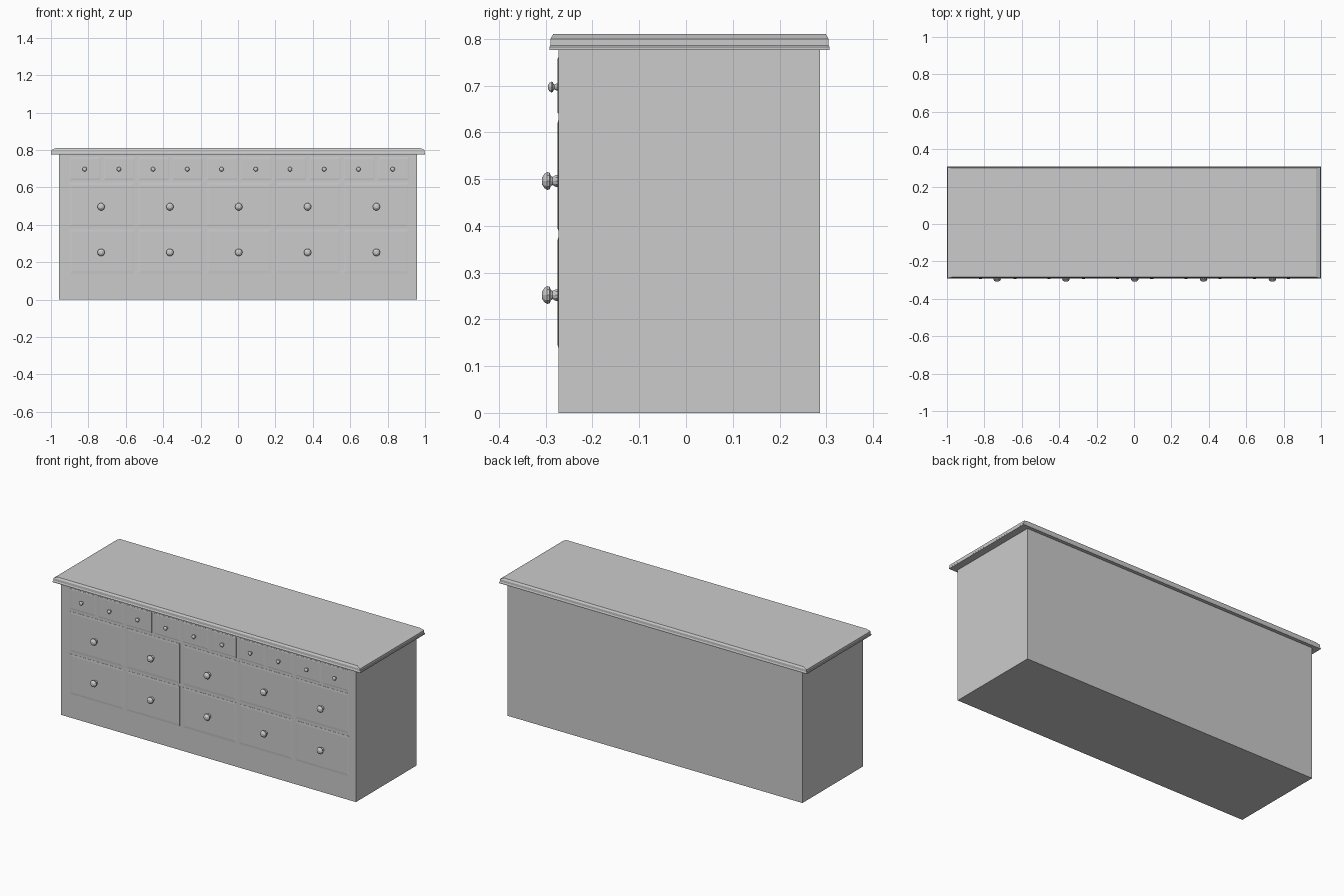
import bpy, bmesh, math

if "Cube" in bpy.data.objects:
    bpy.data.objects.remove(bpy.data.objects["Cube"])


def make_object(name, bm):
    bmesh.ops.recalc_face_normals(bm, faces=bm.faces)
    mesh = bpy.data.meshes.new(name)
    bm.to_mesh(mesh)
    bm.free()
    obj = bpy.data.objects.new(name, mesh)
    bpy.context.collection.objects.link(obj)
    return obj


def loft(name, rings):
    """Skin a list of point rings and cap both ends."""
    bm = bmesh.new()
    loops = [[bm.verts.new(p) for p in ring] for ring in rings]
    n = len(loops[0])
    for a, b in zip(loops, loops[1:]):
        for i in range(n):
            j = (i + 1) % n
            bm.faces.new((a[i], a[j], b[j], b[i]))
    bm.faces.new(loops[0])
    bm.faces.new(loops[-1])
    return make_object(name, bm)


def rect_xy(x, y0, y1, z):
    return [(-x, y0, z), (x, y0, z), (x, y1, z), (-x, y1, z)]


def rect_xz(x0, x1, z0, z1, y):
    return [(x0, y, z0), (x1, y, z0), (x1, y, z1), (x0, y, z1)]


FRONT, BACK = -0.273, 0.287
PANEL = FRONT - 0.002


def drawer(name, x0, x1, z0, z1, inset):
    # thin raised drawer front with a narrow eased border
    loft(name, [rect_xz(x0, x1, z0, z1, FRONT + 0.002),
                rect_xz(x0, x1, z0, z1, PANEL + 0.001),
                rect_xz(x0 + inset, x1 - inset, z0 + inset, z1 - inset, PANEL)])


# (radius, distance out from the drawer front)
KNOB = [(0.013, -0.001), (0.013, 0.004), (0.009, 0.010), (0.012, 0.014),
        (0.019, 0.017), (0.020, 0.022), (0.016, 0.028), (0.008, 0.033)]


def knob(name, x, z, scale=1.0, sides=10):
    rings = []
    for r, d in KNOB:
        rings.append([(x + r * scale * math.cos(2 * math.pi * i / sides),
                       PANEL - d * scale,
                       z + r * scale * math.sin(2 * math.pi * i / sides))
                      for i in range(sides)])
    loft(name, rings)


# Cabinet body
loft("cabinet_body", [rect_xy(0.958, FRONT, BACK, 0), rect_xy(0.958, FRONT, BACK, 0.777)])

# Overhanging top with stepped lip and chamfered upper edge
loft("cabinet_top", [rect_xy(1.0, -0.292, 0.307, 0.776),
                     rect_xy(1.0, -0.292, 0.307, 0.783),
                     rect_xy(0.997, -0.290, 0.305, 0.786),
                     rect_xy(0.997, -0.290, 0.305, 0.800),
                     rect_xy(0.974, -0.284, 0.299, 0.810)])

# Two rows of five large drawers
PITCH, LEFT = 0.3665, -0.900
for row, (z0, z1, kz) in enumerate([(0.39, 0.625, 0.496), (0.14, 0.375, 0.252)]):
    for c in range(5):
        x0 = LEFT + c * PITCH
        drawer(f"large_drawer_{row}_{c}", x0, x0 + 0.346, z0, z1, 0.012)
        knob(f"large_knob_{row}_{c}", -0.732 + c * 0.368, kz)

# Top row of ten small drawers
for c in range(10):
    x0 = LEFT + c * PITCH / 2
    drawer(f"small_drawer_{c}", x0, x0 + 0.164, 0.64, 0.76, 0.006)
    knob(f"small_knob_{c}", -0.820 + c * 0.183, 0.697, 0.6)
